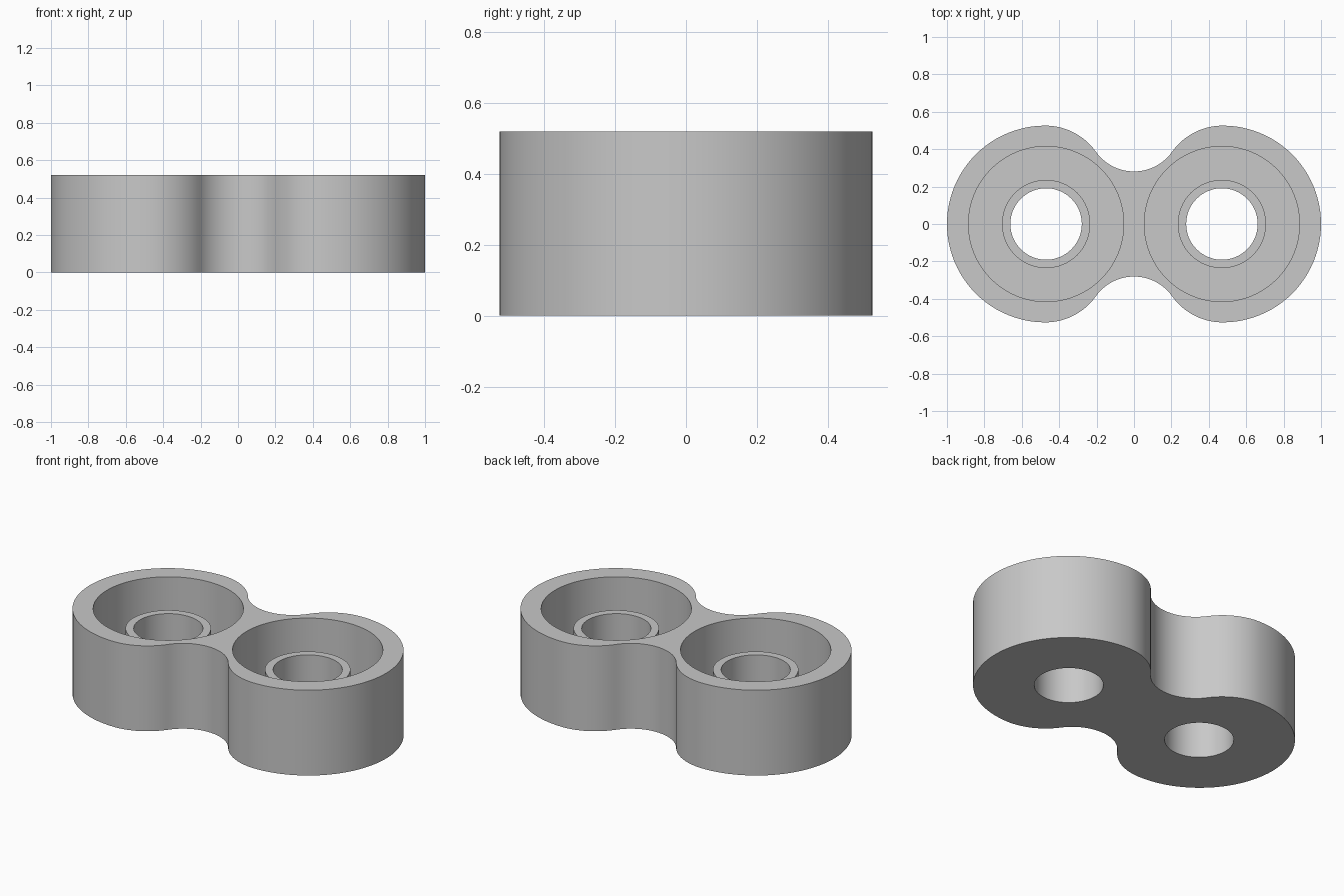
import bpy
import bmesh
from math import atan2, cos, sin, pi

HEIGHT = 0.52
LOBE_X, LOBE_R = 0.474, 0.526       # round ends
WAIST_Y, WAIST_R = 0.281, 0.25      # concave neck
POCKET_X = 0.47

cube = bpy.data.objects.get("Cube")
if cube:
    bpy.data.objects.remove(cube, do_unlink=True)

grey = bpy.data.materials.new("light_grey")
grey.use_nodes = True
colour = (0.58, 0.58, 0.58, 1)
grey.diffuse_color = colour
grey.node_tree.nodes["Principled BSDF"].inputs["Base Color"].default_value = colour


def make_object(name, bm):
    bmesh.ops.recalc_face_normals(bm, faces=bm.faces)
    mesh = bpy.data.meshes.new(name)
    bm.to_mesh(mesh)
    bm.free()
    mesh.materials.append(grey)
    obj = bpy.data.objects.new(name, mesh)
    bpy.context.collection.objects.link(obj)
    return obj


def arc(cx, cy, r, start, end, steps):
    """Points along an arc, leaving out the last one."""
    angles = [start + (end - start) * i / steps for i in range(steps)]
    return [(cx + r * cos(a), cy + r * sin(a)) for a in angles]


# Quarter outline: round end, shoulder, then the neck tangent to the shoulder
waist_cy = WAIST_Y + WAIST_R
gap = waist_cy - LOBE_R
shoulder_r = (LOBE_X**2 + gap**2 - WAIST_R**2) / (2 * (WAIST_R - gap))
shoulder_cy = LOBE_R - shoulder_r
meet = atan2(waist_cy - shoulder_cy, -LOBE_X)
quarter = arc(LOBE_X, 0, LOBE_R, 0, pi / 2, 24)
quarter += arc(LOBE_X, shoulder_cy, shoulder_r, pi / 2, meet, 14)
quarter += arc(0, waist_cy, WAIST_R, meet - pi, -pi / 2, 14)
quarter.append((0, WAIST_Y))

# Mirror the quarter into a full loop
half = quarter + [(-x, y) for x, y in reversed(quarter[:-1])]
outline = half + [(x, -y) for x, y in reversed(half[1:-1])]

# Solid two-lobed body
bm = bmesh.new()
base = bm.faces.new([bm.verts.new((x, y, 0)) for x, y in outline])
wall = bmesh.ops.extrude_face_region(bm, geom=[base], use_keep_orig=True)
top = [v for v in wall["geom"] if isinstance(v, bmesh.types.BMVert)]
bmesh.ops.translate(bm, verts=top, vec=(0, 0, HEIGHT))
body = make_object("two_lobed_body", bm)

# Lathed cutter: through hole, raised collar and deep round pocket
profile = [(0, -0.1), (0.191, -0.1), (0.191, 0.4), (0.236, 0.4),
           (0.236, 0.11), (0.415, 0.11), (0.415, 0.7), (0, 0.7)]
bm = bmesh.new()
for side in (-1, 1):
    cx = side * POCKET_X
    verts = [bm.verts.new((cx + r, 0, z)) for r, z in profile]
    edges = [bm.edges.new(pair) for pair in zip(verts, verts[1:])]
    bmesh.ops.spin(bm, geom=verts + edges, cent=(cx, 0, 0), axis=(0, 0, 1),
                   angle=2 * pi, steps=80)
bmesh.ops.remove_doubles(bm, verts=bm.verts, dist=0.0005)
cutter = make_object("pocket_cutter", bm)
cutter.hide_render = True

# Cut the pockets, then drop the helper
cut = body.modifiers.new("pockets", "BOOLEAN")
cut.operation = "DIFFERENCE"
cut.solver = "EXACT"
cut.object = cutter
bpy.ops.object.select_all(action="DESELECT")
bpy.context.view_layer.objects.active = body
body.select_set(True)
bpy.ops.object.modifier_apply(modifier=cut.name)
bpy.data.objects.remove(cutter, do_unlink=True)

bpy.ops.object.shade_smooth_by_angle(angle=pi / 6)
